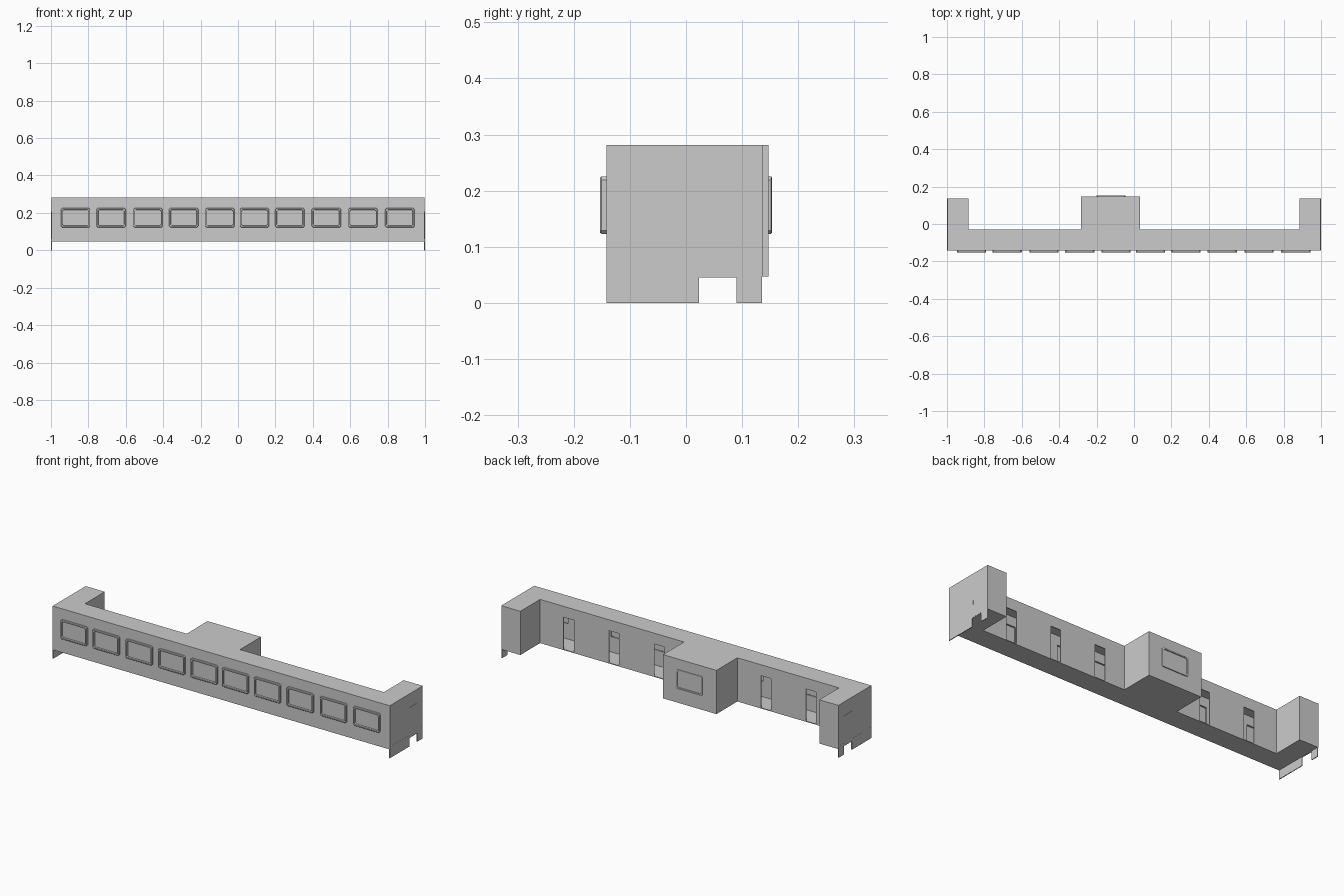
import bpy, bmesh
from mathutils import Vector

if "Cube" in bpy.data.objects:
    bpy.data.objects.remove(bpy.data.objects["Cube"])

Z0, Z1 = 0.047, 0.281          # body underside and roof
FRONT, WALL = -0.142, -0.03    # front face and rear corridor wall
END, MID = 0.137, 0.147        # rear faces of the end and middle bays
T = 0.004                      # wall thickness


def finish(name, bm):
    bmesh.ops.recalc_face_normals(bm, faces=bm.faces)
    me = bpy.data.meshes.new(name)
    bm.to_mesh(me)
    bm.free()
    ob = bpy.data.objects.new(name, me)
    bpy.context.collection.objects.link(ob)
    return ob


def extrude(name, pts, vec):
    bm = bmesh.new()
    f = bm.faces.new([bm.verts.new(p) for p in pts])
    r = bmesh.ops.extrude_face_region(bm, geom=[f], use_keep_orig=True)
    bmesh.ops.translate(bm, vec=vec, verts=[v for v in r["geom"] if isinstance(v, bmesh.types.BMVert)])
    return finish(name, bm)


def boxes(name, items):
    bm = bmesh.new()
    for x0, x1, y0, y1, z0, z1 in items:
        vs = bmesh.ops.create_cube(bm, size=1)["verts"]
        for v in vs:
            v.co = Vector(((x0 + x1) / 2 + v.co.x * (x1 - x0),
                           (y0 + y1) / 2 + v.co.y * (y1 - y0),
                           (z0 + z1) / 2 + v.co.z * (z1 - z0)))
    return finish(name, bm)


def cut(target, cutter):
    m = target.modifiers.new("cut", "BOOLEAN")
    m.operation, m.solver, m.object = "DIFFERENCE", "EXACT", cutter
    bpy.context.view_layer.objects.active = target
    bpy.ops.object.modifier_apply(modifier=m.name)
    bpy.data.objects.remove(cutter, do_unlink=True)


def footprint(t, z):
    """Plan of the building, inset by t."""
    a, b, c = 0.998 - t, 0.885 + t, WALL - t
    return [(x, y, z) for x, y in (
        (-a, FRONT + t), (a, FRONT + t), (a, END - t), (b, END - t), (b, c),
        (0.033 - t, c), (0.033 - t, MID - t), (-0.283 + t, MID - t), (-0.283 + t, c),
        (-b, c), (-b, END - t), (-a, END - t))]


# hollow body with open rear doorways and window openings
windows = [-0.868, -0.678, -0.482, -0.290, -0.097, 0.088, 0.277, 0.472, 0.668, 0.865]
doors = [0.715, 0.447, 0.179, -0.452, -0.72]
body = extrude("body_shell", footprint(0, Z0), (0, 0, Z1 - Z0))
cut(body, extrude("room_cutter", footprint(T, Z0 + T), (0, 0, Z1 - Z0 - 0.018)))
openings = [(x - 0.03, x + 0.03, WALL - 0.02, WALL + 0.02, Z0 + T, 0.223) for x in doors]
openings += [(x - 0.07, x + 0.07, FRONT - 0.02, FRONT + 0.02, 0.133, 0.217) for x in windows]
openings.append((-0.193, -0.053, MID - 0.02, MID + 0.02, 0.133, 0.217))
cut(body, boxes("opening_cutter", openings))


def window(name, cx, y, out, depth):
    """Raised frame with chamfered corners and a recessed pane."""
    bm = bmesh.new()
    loops = []
    for inset, d in ((0, 0), (0, depth * 0.8), (0.002, depth), (0.008, depth), (0.009, 0.002)):
        w, h, c = 0.078 - inset, 0.051 - inset, 0.006
        pts = [(w, h - c), (w - c, h), (c - w, h), (-w, h - c),
               (-w, c - h), (c - w, -h), (w - c, -h), (w, c - h)]
        loops.append([bm.verts.new((cx + px, y + out * d, 0.174 + pz)) for px, pz in pts])
    for a, b in zip(loops, loops[1:]):
        for i in range(8):
            j = (i + 1) % 8
            bm.faces.new((a[i], a[j], b[j], b[i]))
    bm.faces.new(loops[-1])
    bmesh.ops.recalc_face_normals(bm, faces=bm.faces)
    finish(name, bm)


for n, x in enumerate(windows):
    window(f"front_window_{n + 1}", x, FRONT, -1, 0.011)
window("rear_window", -0.123, MID, 1, 0.006)

# end skirts, notched under the side doors, and the side doors
for name, s in (("left", -1), ("right", 1)):
    prof = [(FRONT, 0), (0.023, 0), (0.023, 0.045), (0.09, 0.045), (0.09, 0),
            (0.135, 0), (0.135, 0.06), (FRONT, 0.06)]
    extrude(name + "_end_skirt", [(s * 0.9985, y, z) for y, z in prof], (-s * 0.004, 0, 0))
    boxes(name + "_side_door", [
        (s * 0.997, s * 0.9993, 0.023, 0.09, 0.047, 0.207)])
    boxes(name + "_door_handle", [
        (s * 0.998, s, 0.031, 0.035, 0.115, 0.135)])
